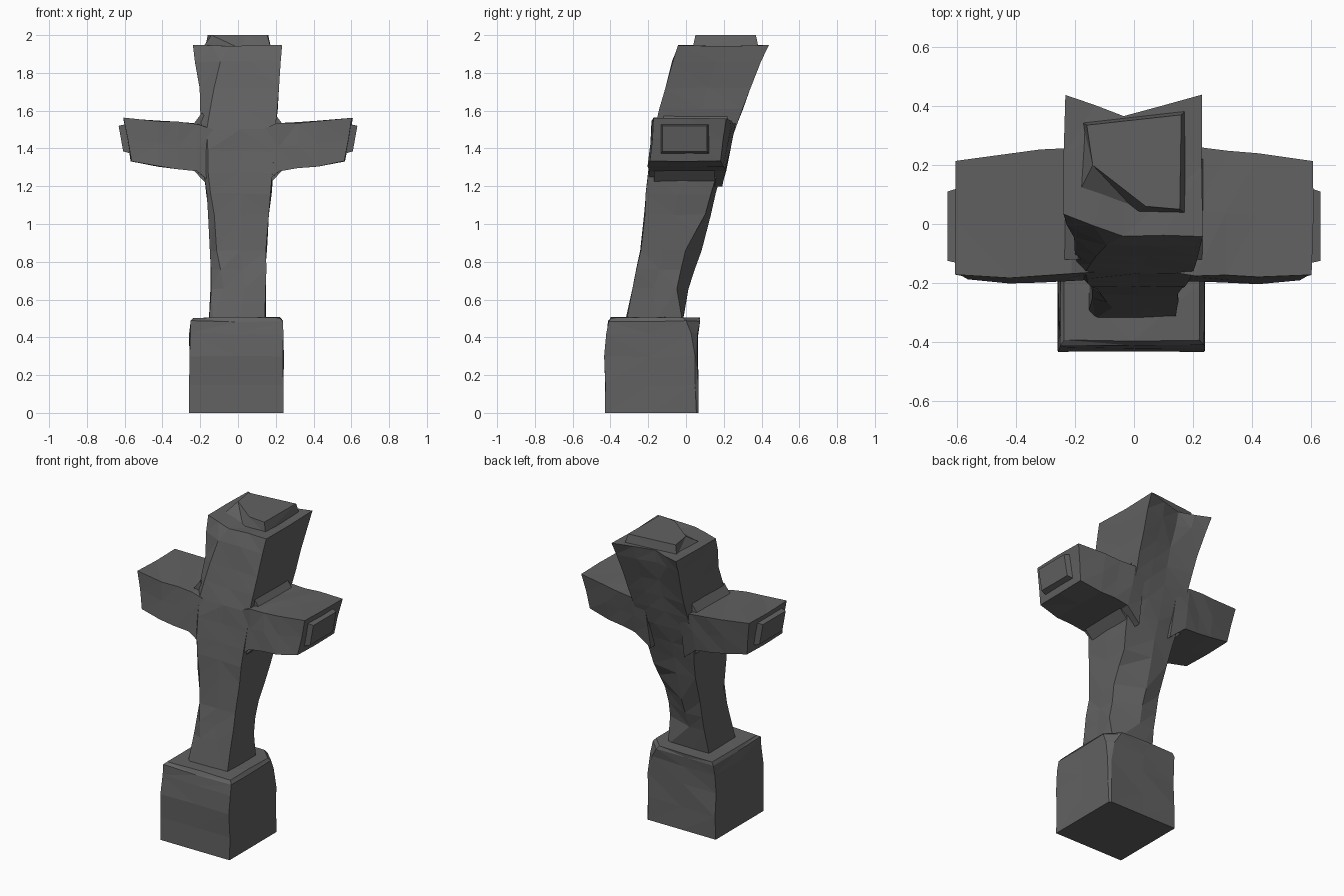
import bpy, bmesh, random
from mathutils import Vector

if "Cube" in bpy.data.objects:
    bpy.data.objects.remove(bpy.data.objects["Cube"])

random.seed(4)
stone = bpy.data.materials.new("dark grey stone")
stone.diffuse_color = (0.12, 0.12, 0.12, 1)
stone.use_nodes = True
stone.node_tree.nodes["Principled BSDF"].inputs["Base Color"].default_value = stone.diffuse_color


def loft(name, rings, cuts=0, jitter=0.0):
    """Skin closed rings of 3D points, cap the ends, roughen into facets."""
    bm = bmesh.new()
    rows = [[bm.verts.new(p) for p in r] for r in rings]
    n = len(rows[0])
    for a, b in zip(rows, rows[1:]):
        for i in range(n):
            j = (i + 1) % n
            bm.faces.new((a[i], a[j], b[j], b[i]))
    bm.faces.new(rows[0][::-1])
    bm.faces.new(rows[-1])
    if cuts:
        sides = [f for f in bm.faces if len(f.verts) == 4]
        long_edges = {e for f in sides for e in f.edges if e.calc_length() > 0.2}
        bmesh.ops.subdivide_edges(bm, edges=list(long_edges), cuts=cuts, use_grid_fill=True)
    for v in bm.verts:
        if v.co.z > 0.001:
            v.co += Vector([random.uniform(-jitter, jitter) for _ in range(3)])
    bmesh.ops.triangulate(bm, faces=bm.faces[:])
    bmesh.ops.recalc_face_normals(bm, faces=bm.faces[:])
    mesh = bpy.data.meshes.new(name)
    bm.to_mesh(mesh)
    bm.free()
    mesh.materials.append(stone)
    obj = bpy.data.objects.new(name, mesh)
    bpy.context.collection.objects.link(obj)
    return obj


# Base block with worn top edge and a chipped back right corner
def base_ring(z, x0, x1, y0, y1, chip):
    return [(x0, y0, z), (x1, y0, z), (x1, y1 - chip, z),
            (x1 - chip, y1, z), (x0, y1, z)]

loft("base_block", [
    base_ring(0.0, -0.26, 0.24, -0.43, 0.065, 0.01),
    base_ring(0.3, -0.255, 0.24, -0.43, 0.06, 0.015),
    base_ring(0.42, -0.255, 0.238, -0.42, 0.065, 0.04),
    base_ring(0.485, -0.25, 0.235, -0.41, 0.075, 0.075),
    base_ring(0.505, -0.235, 0.225, -0.395, 0.07, 0.085)], 1, 0.004)


# Leaning column: z, left, right, front, back, front-left chip (dx, dy),
# back right wear, back middle offset
def column_ring(z, x0, x1, y0, y1, cx, cy, wear, mid):
    return [(x1, y0, z), (x0 + cx, y0, z), (x0, y0 + cy, z),
            (x0, y1, z), ((x0 + x1) / 2 - 0.03, y1 + mid, z), (x1, y1 - wear, z)]

loft("leaning_column", [column_ring(*r) for r in (
    (0.48, -0.155, 0.145, -0.32, -0.02, 0.02, 0.02, 0.00, 0.00),
    (0.66, -0.145, 0.145, -0.285, 0.01, 0.07, 0.03, 0.06, 0.00),
    (0.86, -0.145, 0.15, -0.24, 0.06, 0.03, 0.06, 0.06, 0.02),
    (1.05, -0.155, 0.165, -0.22, 0.12, 0.03, 0.03, 0.02, 0.01),
    (1.27, -0.18, 0.185, -0.20, 0.18, 0.02, 0.02, 0.01, 0.01),
    (1.50, -0.195, 0.20, -0.165, 0.26, 0.03, 0.03, 0.00, -0.01),
    (1.72, -0.205, 0.215, -0.11, 0.34, 0.08, 0.06, 0.00, -0.03),
    (1.86, -0.225, 0.225, -0.07, 0.40, 0.13, 0.07, 0.00, -0.05),
    (1.945, -0.235, 0.23, -0.04, 0.435, 0.20, 0.07, 0.00, -0.07))], 1, 0.004)

# Raised top cap, broken away at the front left
cap_low = [(0.175, 0.035), (0.01, 0.04), (-0.19, 0.10), (-0.175, 0.345), (0.175, 0.385)]
cap_high = [(0.155, 0.05), (0.04, 0.06), (-0.14, 0.20), (-0.16, 0.335), (0.16, 0.37)]
loft("top_cap", [[(x, y, 1.93) for x, y in cap_low],
                 [(x, y, 2.0) for x, y in cap_high]])


# Arms that thicken slightly and tilt up towards the ends, with end panels
def ring4(s, xb, xt, yf, yb, zb, zt, lean):
    return [(s * xb, yf - lean, zb), (s * xt, yf, zt),
            (s * xt, yb, zt), (s * xb, yb - 2 * lean, zb)]

for side, s in (("left", -1), ("right", 1)):
    loft(side + "_arm", [
        ring4(s, 0.12, 0.12, -0.16, 0.25, 1.20, 1.50, 0.03),
        ring4(s, 0.22, 0.21, -0.172, 0.26, 1.282, 1.53, 0.025),
        ring4(s, 0.42, 0.42, -0.18, 0.24, 1.305, 1.545, 0.02),
        ring4(s, 0.565, 0.605, -0.172, 0.21, 1.335, 1.56, 0.015)], 1, 0.004)
    loft(side + "_end_panel", [
        ring4(s, 0.56, 0.585, -0.135, 0.125, 1.37, 1.53, 0.0),
        ring4(s, 0.608, 0.632, -0.125, 0.11, 1.385, 1.52, 0.0)])
    # Worn fillet under and above each shoulder
    for part, z, dz in (("lower", 1.30, -0.09), ("upper", 1.51, 0.08)):
        tri = [(0.14, z), (0.25, z), (0.165 if dz < 0 else 0.19, z + dz)]
        y0, y1 = (-0.17, 0.15) if dz < 0 else (-0.12, 0.22)
        loft(f"{side}_{part}_fillet", [[(s * x, y, h) for x, h in tri] for y in (y0, y1)])
